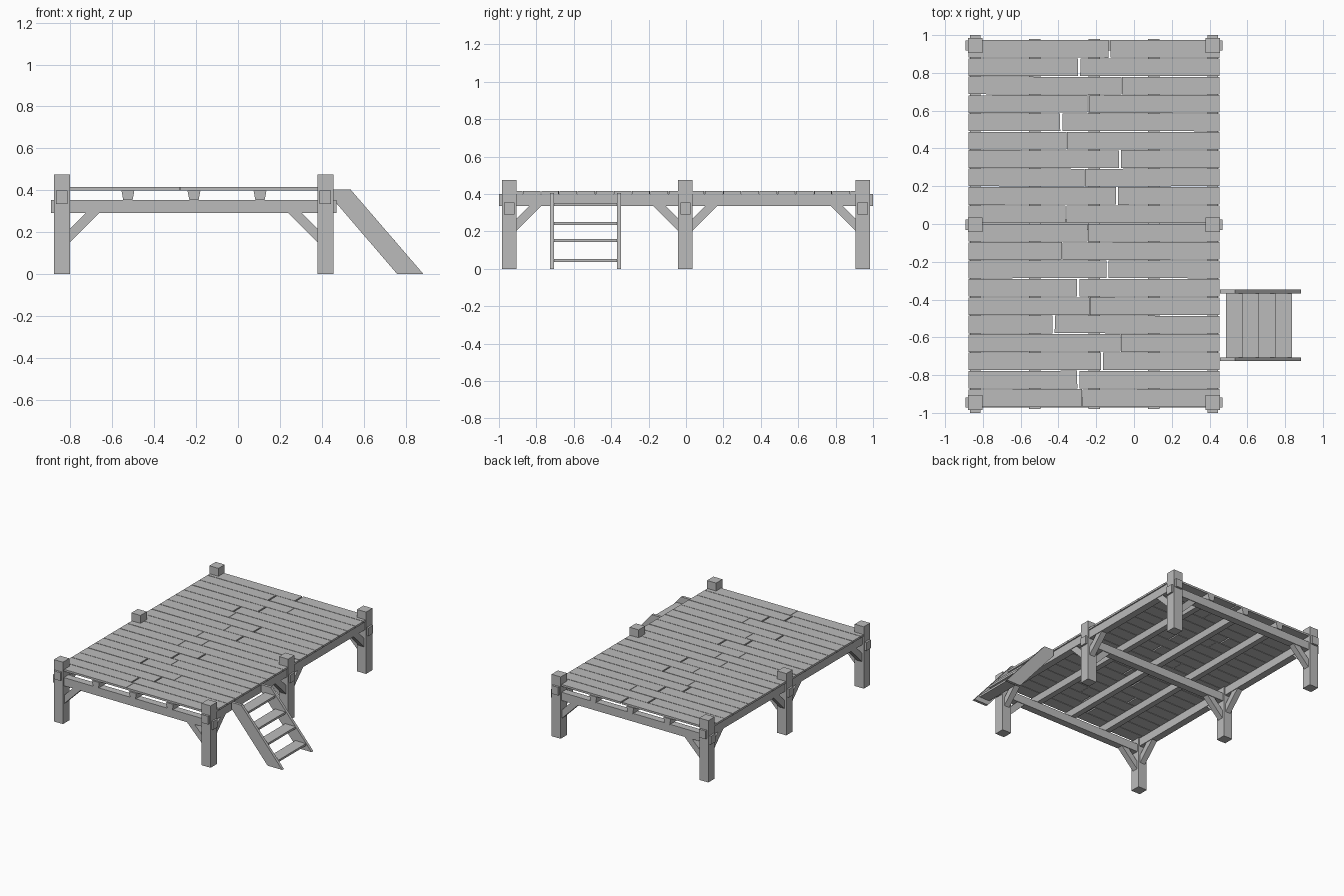
import bpy
import bmesh
import random
from mathutils import Matrix, Vector

random.seed(4)
if "Cube" in bpy.data.objects:
    bpy.data.objects.remove(bpy.data.objects["Cube"], do_unlink=True)

GREY = (0.5, 0.5, 0.5, 1)
mat = bpy.data.materials.new("plain grey wood")
mat.use_nodes = True
mat.diffuse_color = GREY
bsdf = mat.node_tree.nodes["Principled BSDF"]
bsdf.inputs["Base Color"].default_value = GREY
bsdf.inputs["Roughness"].default_value = 0.8


def finish(name, bm):
    bmesh.ops.recalc_face_normals(bm, faces=bm.faces)
    mesh = bpy.data.meshes.new(name)
    bm.to_mesh(mesh)
    bm.free()
    mesh.materials.append(mat)
    obj = bpy.data.objects.new(name, mesh)
    bpy.context.collection.objects.link(obj)
    return obj


def box(name, x, y, z, turn=0.0):
    """Box from (min, max) pairs, optionally turned about its own upright axis."""
    lo, hi = Vector((x[0], y[0], z[0])), Vector((x[1], y[1], z[1]))
    bm = bmesh.new()
    bmesh.ops.create_cube(bm, size=1, matrix=Matrix.Diagonal((hi - lo).to_4d()))
    obj = finish(name, bm)
    obj.location = (lo + hi) / 2
    obj.rotation_euler.z = turn
    return obj


def around(c, width):
    return (c - width / 2, c + width / 2)


def prism(name, profile, axis, span):
    """Extrude a (horizontal, z) profile along the x or y axis."""
    bm = bmesh.new()
    along = Vector((1, 0, 0)) if axis == "x" else Vector((0, 1, 0))
    across = Vector((0, 1, 0)) if axis == "x" else Vector((1, 0, 0))
    verts = [bm.verts.new(across * h + along * span[0] + Vector((0, 0, z)))
             for h, z in profile]
    face = bm.faces.new(verts)
    ext = bmesh.ops.extrude_face_region(bm, geom=[face])
    moved = [v for v in ext["geom"] if isinstance(v, bmesh.types.BMVert)]
    bmesh.ops.translate(bm, verts=moved, vec=along * (span[1] - span[0]))
    return finish(name, bm)


def brace(name, axis, start, sign, cross, foot, top, reach):
    """Diagonal brace from a post face up to the underside of a beam."""
    width = 0.065
    profile = [(start, foot), (start + sign * reach, top),
               (start + sign * (reach - width), top), (start, foot + width)]
    return prism(name, profile, axis, around(cross, 0.045))


POST = 0.077
post_x = (-0.84, 0.417)
post_y = (-0.945, -0.003, 0.945)

# Posts with their diagonal braces
for x in post_x:
    inward = 1 if x < 0 else -1
    for y in post_y:
        box("post", around(x, POST), around(y, POST), (0, 0.476))
        brace("cross_brace", "y", x + inward * POST / 2, inward, y, 0.152, 0.291, 0.139)
        for s in (-1, 1):
            if abs(y + s * 0.5) < 0.9:
                brace("side_brace", "x", y + s * POST / 2, s, x, 0.203, 0.337, 0.134)

# Main beams
for y in post_y:
    box("cross_beam", (-0.893, 0.469), around(y, 0.055), (0.291, 0.354))
for x in post_x:
    box("side_beam", around(x, 0.055), (-1, 1), (0.336, 0.399))

# Tapered joists under the deck
for x in (-0.525, -0.21, 0.105):
    prism("joist", [(x - 0.022, 0.353), (x + 0.022, 0.353),
                    (x + 0.031, 0.4), (x - 0.031, 0.4)], "y", (-0.98, 0.98))

# Deck boards: each row is split once; some splits leave an open gap
splits = (-0.13, -0.29, -0.065, -0.24, -0.385, -0.355, -0.075, -0.26, -0.09, -0.36,
          -0.245, -0.38, -0.14, -0.295, -0.235, -0.425, -0.07, -0.17, -0.295, -0.275)
open_rows = (0, 1, 3, 4, 6, 8, 12, 13, 15, 17, 18)
pitch = 1.946 / len(splits)
for row, split in enumerate(splits):
    y = 0.976 - pitch * (row + 0.5)
    gap = 0.011 if row in open_rows else 0.003
    for span in ((-0.875, split - gap / 2), (split + gap / 2, 0.452)):
        box("deck_board", span, around(y, pitch - 0.004), (0.4, 0.415),
            random.uniform(-0.003, 0.003))

# Steps: two sloped stringers and four treads
stringer = [(0.455, 0.405), (0.536, 0.405), (0.885, 0), (0.76, 0), (0.455, 0.355)]
for y in (-0.716, -0.358):
    prism("step_stringer", stringer, "y", around(y, 0.021))
for i, z in enumerate((0.345, 0.242, 0.152, 0.045)):
    x = 0.486 + i * 0.087
    box("step_tread", (x, x + 0.089), (-0.706, -0.368), (z - 0.008, z + 0.008))
